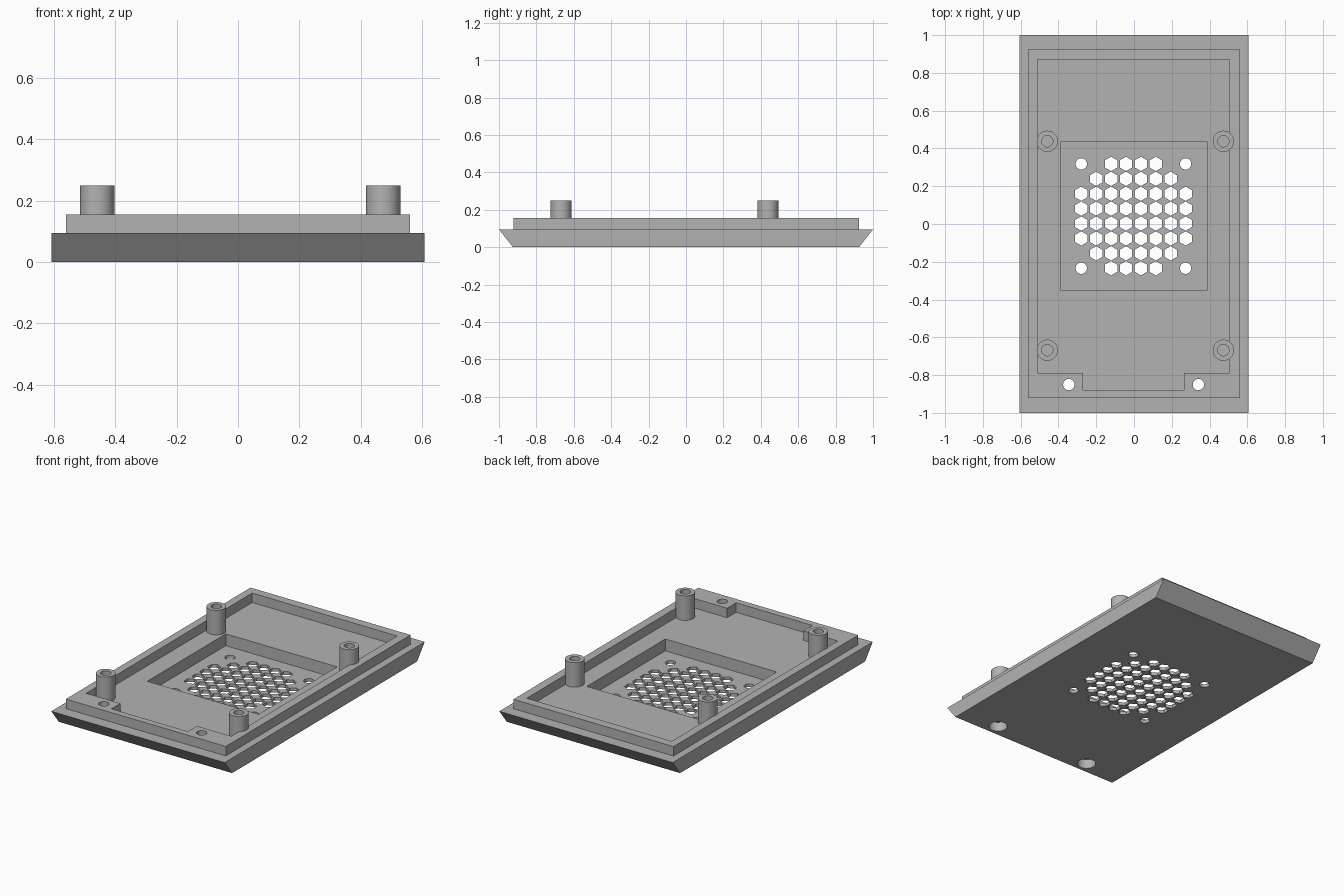
import bpy, bmesh, math
from mathutils import Matrix

if "Cube" in bpy.data.objects:
    bpy.data.objects.remove(bpy.data.objects["Cube"])

grey = bpy.data.materials.new("plain grey")
grey.diffuse_color = (0.45, 0.45, 0.45, 1)
grey.use_nodes = True
grey.node_tree.nodes["Principled BSDF"].inputs["Base Color"].default_value = grey.diffuse_color

FLOOR, RIM_TOP, POST_TOP = 0.095, 0.155, 0.25
FAN_FLOOR, FAN_Y, PITCH = 0.02, 0.042, 0.0789


def finish(name, bm):
    bmesh.ops.recalc_face_normals(bm, faces=bm.faces)
    me = bpy.data.meshes.new(name)
    bm.to_mesh(me)
    bm.free()
    me.materials.append(grey)
    ob = bpy.data.objects.new(name, me)
    bpy.context.collection.objects.link(ob)
    return ob


def prism(name, pts, lo, hi, axis='z'):
    """Extrude a 2D outline along z (x,y points) or along x (y,z points)."""
    bm = bmesh.new()
    place = (lambda a, b: (a, b, lo)) if axis == 'z' else (lambda a, b: (lo, a, b))
    face = bm.faces.new([bm.verts.new(place(*p)) for p in pts])
    top = bmesh.ops.extrude_face_region(bm, geom=[face])['geom']
    step = (0, 0, hi - lo) if axis == 'z' else (hi - lo, 0, 0)
    bmesh.ops.translate(bm, vec=step, verts=[v for v in top if isinstance(v, bmesh.types.BMVert)])
    return finish(name, bm)


def rect(x0, x1, y0, y1):
    return [(x0, y0), (x1, y0), (x1, y1), (x0, y1)]


def pins(name, specs):
    """Several upright prisms in one mesh: (x, y, radius, sides, z0, z1)."""
    bm = bmesh.new()
    for x, y, r, n, z0, z1 in specs:
        m = Matrix.Translation((x, y, (z0 + z1) / 2))
        if n == 6:
            # pointed end of each hexagon faces along y
            vs = [[bm.verts.new((x + r * math.sin(k * math.pi / 3), y + r * math.cos(k * math.pi / 3), z))
                   for k in range(6)] for z in (z0, z1)]
            bm.faces.new(vs[0])
            bm.faces.new(vs[1])
            for k in range(6):
                j = (k + 1) % 6
                bm.faces.new((vs[0][k], vs[0][j], vs[1][j], vs[1][k]))
        else:
            bmesh.ops.create_cone(bm, cap_ends=True, segments=n, radius1=r, radius2=r,
                                  depth=z1 - z0, matrix=m)
    return finish(name, bm)


def boolean(ob, tool, op='DIFFERENCE'):
    mod = ob.modifiers.new(tool.name, 'BOOLEAN')
    mod.object, mod.operation, mod.solver = tool, op, 'EXACT'
    bpy.context.view_layer.objects.active = ob
    bpy.ops.object.modifier_apply(modifier=mod.name)
    bpy.data.objects.remove(tool)


def smooth(ob):
    bpy.ops.object.select_all(action='DESELECT')
    ob.select_set(True)
    bpy.context.view_layer.objects.active = ob
    bpy.ops.object.shade_smooth_by_angle(angle=math.radians(30))


# lid plate with sloped ends, plus raised rim block
lid = prism("lid_plate", [(-0.925, 0), (0.925, 0), (1, FLOOR), (-1, FLOOR)], -0.607, 0.607, 'x')
boolean(lid, prism("rim_block", rect(-0.56, 0.56, -0.922, 0.925), 0.05, RIM_TOP), 'UNION')

# inner tray, with screw blocks left standing in the front corners
tray = [(-0.27, -0.88), (0.265, -0.88), (0.265, -0.79), (0.506, -0.79),
        (0.506, 0.87), (-0.51, 0.87), (-0.51, -0.79), (-0.27, -0.79)]
boolean(lid, prism("tray_cut", tray, FLOOR, 0.3))

# square fan recess
boolean(lid, prism("fan_cut", rect(-0.39, 0.39, -0.35, 0.435), FAN_FLOOR, 0.3))

# vent grille: hexagons in a clipped square grid, round screw holes in its corners
holes = []
for i in range(8):
    for j in range(8):
        a, b = i - 3.5, j - 3.5
        x, y = a * PITCH - 0.003, b * PITCH + FAN_Y
        if abs(a) + abs(b) <= 5:
            holes.append((x, y, 0.038, 6, -0.1, 0.06))
        elif abs(a) == abs(b) == 3.5:
            holes.append((x, y, 0.03, 32, -0.1, 0.06))
boolean(lid, pins("vent_cut", holes))

# front screw holes with wide recesses underneath
screws = (-0.345, 0.341)
boolean(lid, pins("screw_cut", [(x, -0.85, 0.03, 32, -0.1, 0.3) for x in screws]))
boolean(lid, pins("screw_head_cut", [(x, -0.85, 0.055, 32, -0.1, 0.06) for x in screws]))
smooth(lid)

# hollow standoff posts
for side, x in (("left", -0.459), ("right", 0.473)):
    for end, y in (("front", -0.668), ("back", 0.438)):
        post = pins(f"post_{end}_{side}", [(x, y, 0.056, 40, 0.085, POST_TOP)])
        boolean(post, pins("bore_cut", [(x, y, 0.03, 32, 0.0, 0.4)]))
        smooth(post)
